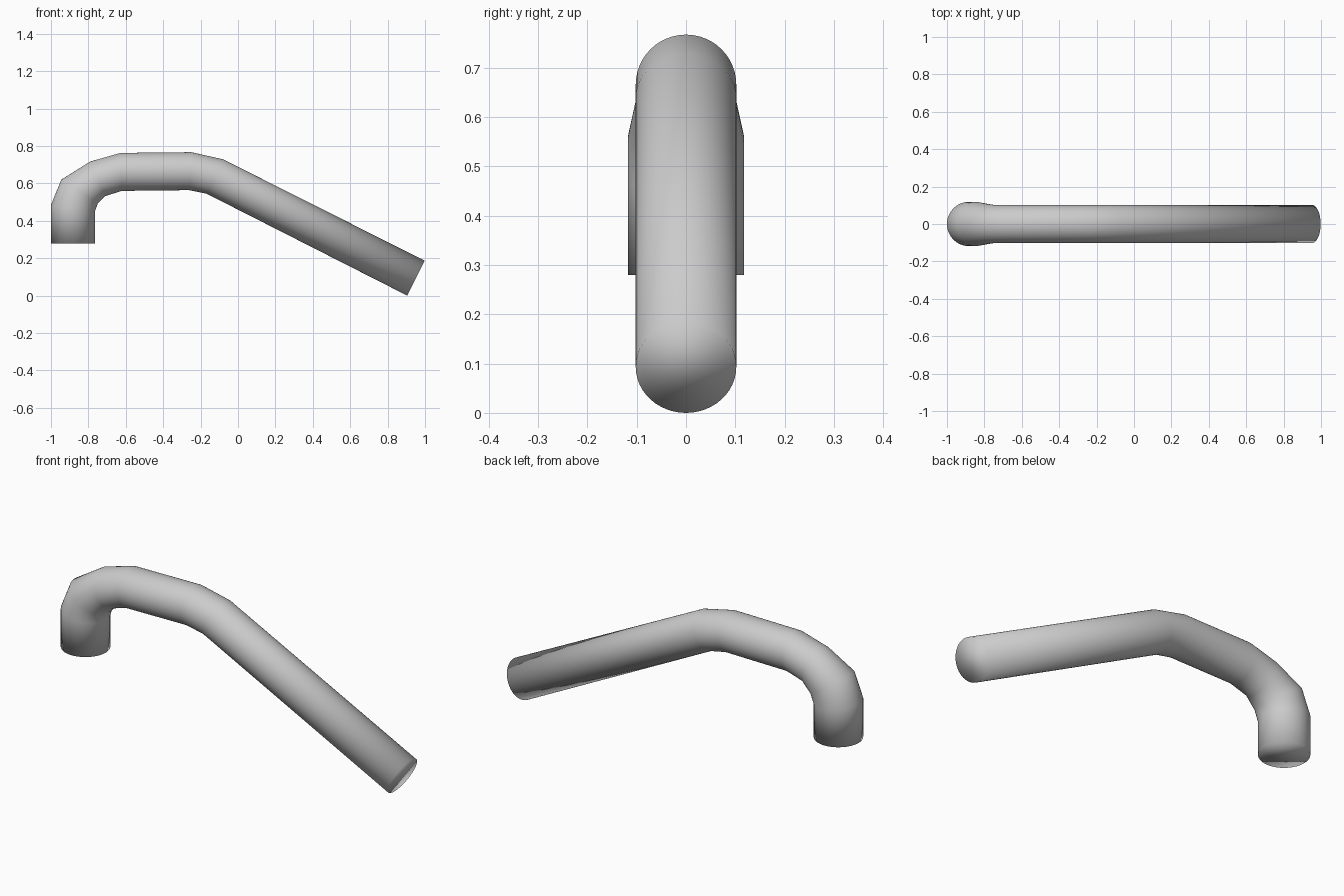
import bpy, bmesh, math
from mathutils import Vector

if "Cube" in bpy.data.objects:
    bpy.data.objects.remove(bpy.data.objects["Cube"])

SIDES = 48

# (outer x, z), (inner x, z) of each ring along the bent tube, and half width in y
rings = [
    ((-1.0, 0.28), (-0.765, 0.28), 0.118),
    ((-1.0, 0.485), (-0.765, 0.45), 0.118),
    ((-0.945, 0.62), (-0.75, 0.492), 0.118),
    ((-0.79, 0.717), (-0.71, 0.532), 0.102),
    ((-0.628, 0.763), (-0.622, 0.56), 0.102),
    ((-0.25, 0.767), (-0.262, 0.564), 0.102),
    ((-0.08, 0.729), (-0.168, 0.545), 0.102),
    ((0.998, 0.187), (0.905, 0.0), 0.102),
]

# Bent tube: elliptical rings bridged together, capped at both ends
bm = bmesh.new()
loops = []
for (ox, oz), (ix, iz), half in rings:
    outer, inner = Vector((ox, 0, oz)), Vector((ix, 0, iz))
    mid, arm = (outer + inner) / 2, (outer - inner) / 2
    loop = []
    for k in range(SIDES):
        a = 2 * math.pi * k / SIDES
        loop.append(bm.verts.new(mid + arm * math.cos(a) + Vector((0, half, 0)) * math.sin(a)))
    loops.append(loop)
for a, b in zip(loops, loops[1:]):
    for k in range(SIDES):
        n = (k + 1) % SIDES
        bm.faces.new((a[k], a[n], b[n], b[k]))
bm.faces.new(loops[0])
bm.faces.new(loops[-1])
bmesh.ops.recalc_face_normals(bm, faces=bm.faces)
for f in bm.faces:
    f.smooth = True

mesh = bpy.data.meshes.new("bent_tube")
bm.to_mesh(mesh)
bm.free()
tube = bpy.data.objects.new("bent_tube", mesh)
bpy.context.collection.objects.link(tube)
